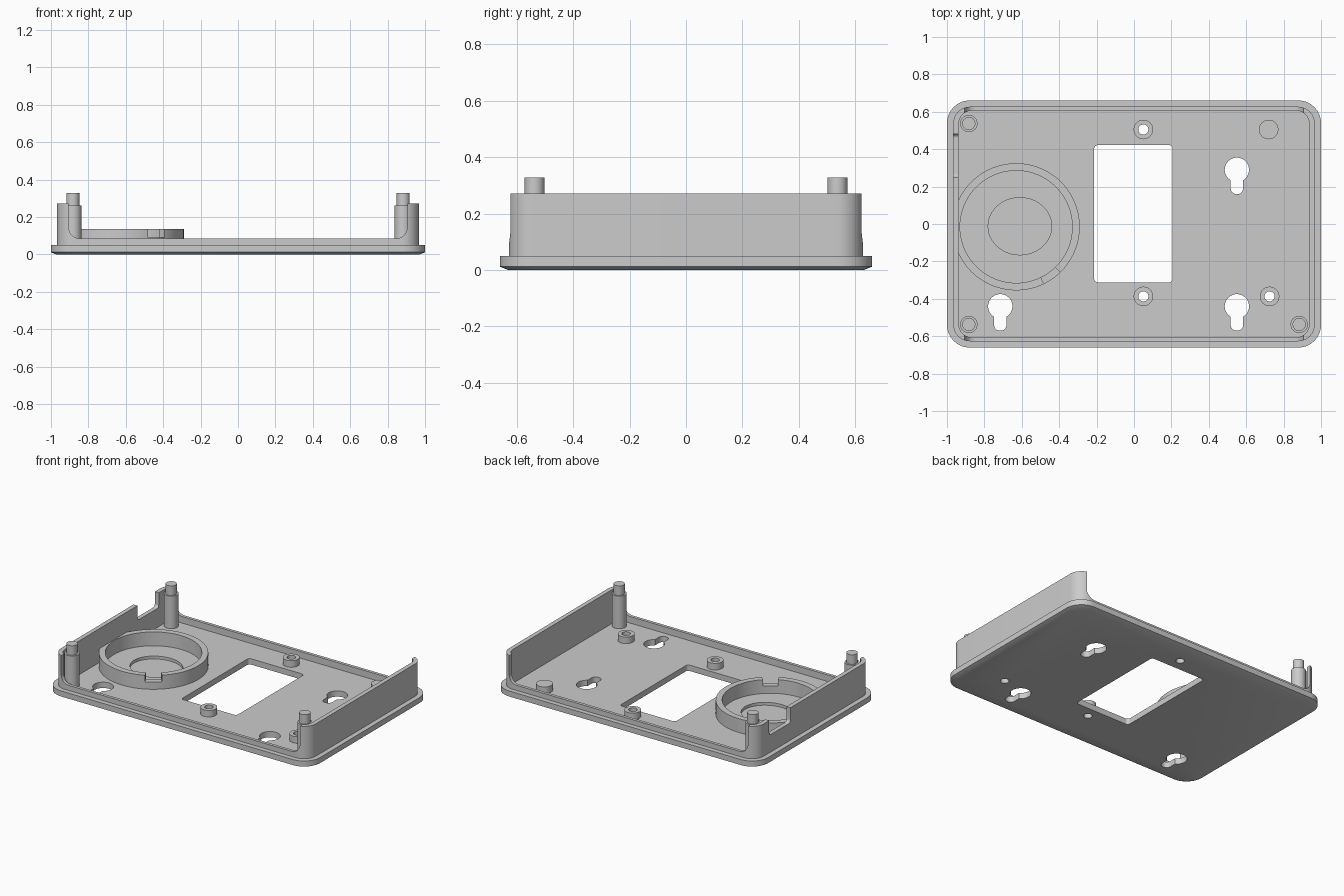
import bpy, bmesh, math
from mathutils import Vector

if "Cube" in bpy.data.objects:
    bpy.data.objects.remove(bpy.data.objects["Cube"], do_unlink=True)

grey = bpy.data.materials.new("light grey")
grey.use_nodes = True
grey.diffuse_color = (0.6, 0.6, 0.6, 1)
grey.node_tree.nodes["Principled BSDF"].inputs["Base Color"].default_value = (0.6, 0.6, 0.6, 1)


def rounded(corners, steps=8):
    """Outline from (x, y, radius) corners, each replaced by an arc."""
    out = []
    for i, (x, y, r) in enumerate(corners):
        p = Vector((x, y))
        if r == 0:
            out.append(p)
            continue
        a = (Vector(corners[i - 1][:2]) - p).normalized()
        b = (Vector(corners[(i + 1) % len(corners)][:2]) - p).normalized()
        half = a.angle(b) / 2
        centre = p + (a + b).normalized() * r / math.sin(half)
        d = r / math.tan(half)
        start, end = p + a * d - centre, p + b * d - centre
        for k in range(steps + 1):
            spoke = start.lerp(end, k / steps)
            out.append(centre + spoke.normalized() * r)
    return out


def rect(x0, x1, y0, y1, r=0):
    return rounded([(x0, y0, r), (x1, y0, r), (x1, y1, r), (x0, y1, r)])


def frame(hx, hy, r):
    return rect(-hx, hx, -hy, hy, r)


def ellipse(x, y, rx, ry=None, n=48):
    ry = ry or rx
    return [Vector((x + rx * math.cos(t), y + ry * math.sin(t)))
            for t in (2 * math.pi * k / n for k in range(n))]


def loft(name, layers, axis="Z"):
    """Closed solid through outlines at successive heights along an axis."""
    place = {"Z": lambda u, v, w: (u, v, w),
             "Y": lambda u, v, w: (u, -w, v),
             "X": lambda u, v, w: (w, u, v)}[axis]
    bm = bmesh.new()
    rings = [[bm.verts.new(place(p.x, p.y, w)) for p in pts] for pts, w in layers]
    bm.faces.new(rings[0][::-1])
    bm.faces.new(rings[-1])
    for low, high in zip(rings, rings[1:]):
        for i in range(len(low)):
            bm.faces.new((low[i - 1], low[i], high[i], high[i - 1]))
    bmesh.ops.recalc_face_normals(bm, faces=bm.faces)
    mesh = bpy.data.meshes.new(name)
    bm.to_mesh(mesh)
    bm.free()
    mesh.materials.append(grey)
    obj = bpy.data.objects.new(name, mesh)
    bpy.context.collection.objects.link(obj)
    return obj


def prism(name, outline, z0, z1, axis="Z"):
    return loft(name, [(outline, z0), (outline, z1)], axis)


def cut(obj, outline, z0, z1, axis="Z"):
    cutter = prism("cutter", outline, z0, z1, axis)
    cutter.hide_render = True
    mod = obj.modifiers.new("cut", "BOOLEAN")
    mod.operation, mod.solver, mod.object = "DIFFERENCE", "EXACT", cutter
    bpy.context.view_layer.objects.active = obj
    bpy.ops.object.modifier_apply(modifier=mod.name)
    bpy.data.objects.remove(cutter, do_unlink=True)


FLOOR, FLANGE, RIM, WALL = 0.04, 0.05, 0.085, 0.272

# Base plate with chamfered underside and shallow pocket
plate = loft("base_plate", [(frame(0.97, 0.63, 0.10), 0),
                            (frame(1.0, 0.66, 0.12), 0.012),
                            (frame(1.0, 0.66, 0.12), FLANGE)])
cut(plate, frame(0.945, 0.612, 0.08), FLOOR, 1)

# Display window
cut(plate, rect(-0.213, 0.207, -0.312, 0.422, 0.02), -1, 1)

# Keyhole hanging slots
for x, y in ((0.55, 0.29), (0.55, -0.44), (-0.715, -0.44)):
    cut(plate, ellipse(x, y, 0.065), -1, 1)
    cut(plate, rect(x - 0.033, x + 0.033, y - 0.13, y, 0.03), -1, 1)

# Oval recess inside the round holder
cut(plate, ellipse(-0.61, -0.012, 0.17, 0.153), 0.02, 1)

# Screw standoffs, one of them solid
for x, y, hole in ((0.05, 0.505, True), (0.05, -0.387, True),
                   (0.725, -0.387, True), (0.72, 0.505, False)):
    standoff = prism("standoff", ellipse(x, y, 0.052), 0.03, RIM)
    if hole:
        for part in (plate, standoff):
            cut(part, ellipse(x, y, 0.027, n=24), -1, 1)

# Perimeter wall: tall ends, low filleted long sides, cable notch
wall = prism("perimeter_wall", frame(0.967, 0.627, 0.09), 0.03, WALL)
cut(wall, frame(0.937, 0.606, 0.07), -1, 1)
cut(wall, rounded([(-0.905, RIM, 0.06), (0.905, RIM, 0.06),
                   (0.905, 1, 0), (-0.905, 1, 0)]), -1, 1, "Y")
cut(wall, rounded([(0.25, 0.17, 0.02), (0.48, 0.17, 0.02),
                   (0.48, 1, 0), (0.25, 1, 0)]), -1.1, -0.9, "X")

# Round holder ring, trimmed at the end wall and notched
cx, cy = -0.63, -0.015
ring = prism("holder_ring", ellipse(cx, cy, 0.34, n=80), 0.03, 0.135)
cut(ring, ellipse(cx, cy, 0.3, n=80), -1, 1)
cut(ring, rect(-1.2, -0.945, -1, 1), -1, 1)
wedge = [Vector((cx, cy))] + [
    Vector((cx + 0.6 * math.cos(math.radians(a)), cy + 0.6 * math.sin(math.radians(a))))
    for a in (-64, -46)]
cut(ring, wedge, 0.09, 1)

# Corner posts with locating pins
for x, y in ((-0.883, 0.537), (-0.883, -0.537), (0.883, -0.537)):
    prism("corner_post", ellipse(x, y, 0.046), 0.03, 0.263)
    prism("locating_pin", ellipse(x, y, 0.035), 0.25, 0.328)

# Smooth curved sides, keep edges crisp
for obj in bpy.context.collection.objects:
    if obj.type == "MESH":
        bpy.ops.object.select_all(action="DESELECT")
        obj.select_set(True)
        bpy.context.view_layer.objects.active = obj
        bpy.ops.object.shade_smooth_by_angle(angle=math.radians(25))
